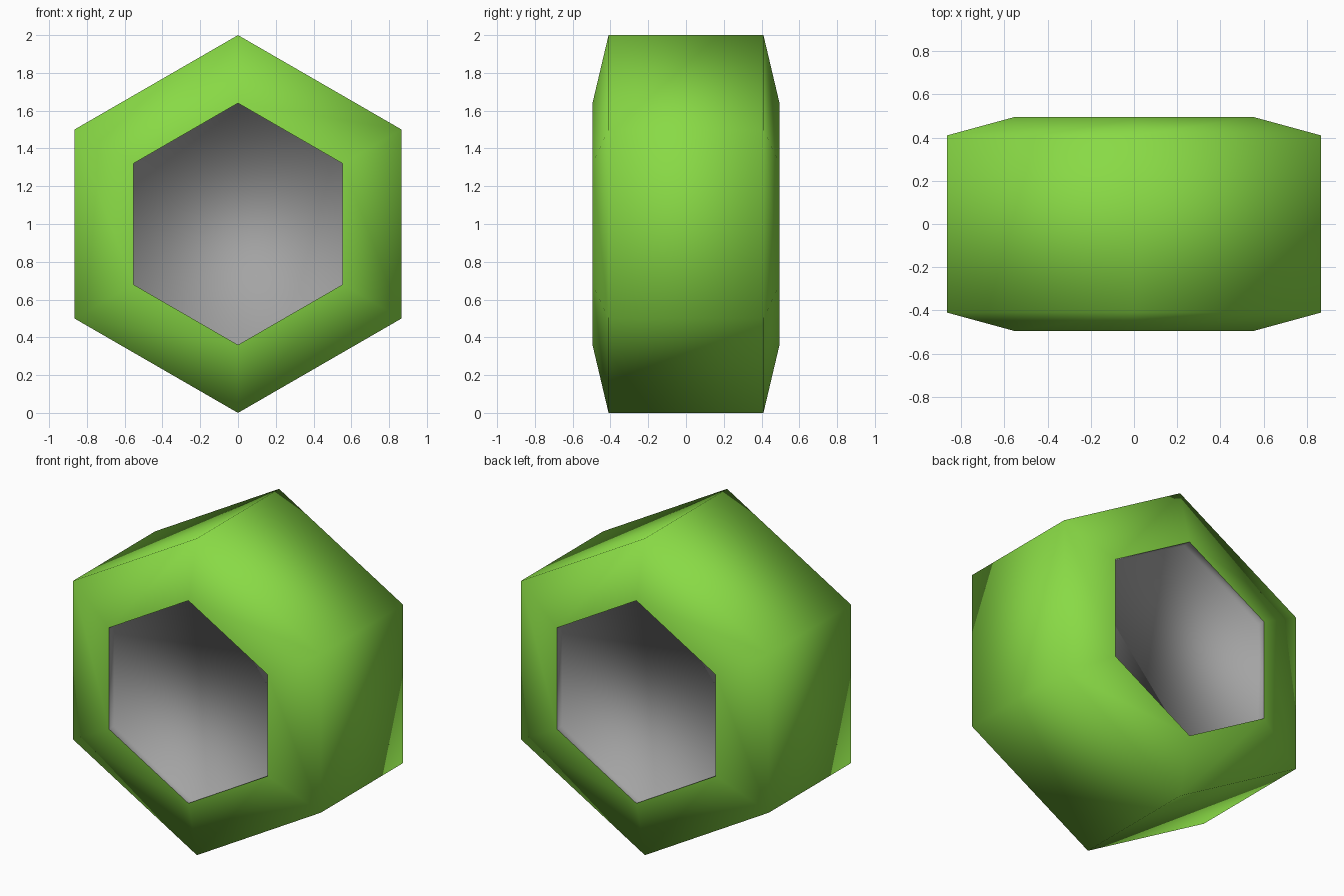
import bpy, bmesh, math

if "Cube" in bpy.data.objects:
    bpy.data.objects.remove(bpy.data.objects["Cube"])


def material(name, rgb):
    m = bpy.data.materials.new(name)
    m.diffuse_color = (*rgb, 1)
    m.use_nodes = True
    m.node_tree.nodes["Principled BSDF"].inputs["Base Color"].default_value = m.diffuse_color
    return m


green = material("green", (0.25, 0.70, 0.06))
grey = material("grey", (0.37, 0.37, 0.37))

OUTER_Y, CAP_Y, FLOOR_Y = 0.41, 0.495, 0.445
OUTER_R, CAP_R = 1.0, 0.64


def hexagon(bm, radius, y):
    """Ring of six vertices, one pointing straight up, centred at z = 1."""
    return [bm.verts.new((radius * math.sin(i * math.pi / 3), y,
                          1 + radius * math.cos(i * math.pi / 3))) for i in range(6)]


# Hexagonal body: recess floor, recess wall, bevel, side, then the same mirrored
bm = bmesh.new()
rings = [hexagon(bm, r, y) for r, y in
         ((CAP_R, -FLOOR_Y), (CAP_R, -CAP_Y), (OUTER_R, -OUTER_Y),
          (OUTER_R, OUTER_Y), (CAP_R, CAP_Y), (CAP_R, FLOOR_Y))]
for k, (a, b) in enumerate(zip(rings, rings[1:])):
    for i in range(6):
        j = (i + 1) % 6
        f = bm.faces.new((a[i], a[j], b[j], b[i]))
        f.smooth = True
        f.material_index = 1 if k in (0, 4) else 0

# Sunken grey panels front and back, with crisp rims
for floor, rim in ((rings[0], rings[1]), (rings[-1], rings[-2])):
    cap = bm.faces.new(floor)
    cap.material_index = 1
    cap.smooth = True
    for i in range(6):
        bm.edges.get((rim[i], rim[(i + 1) % 6])).smooth = False

bmesh.ops.recalc_face_normals(bm, faces=bm.faces)
mesh = bpy.data.meshes.new("hexagonal_block")
bm.to_mesh(mesh)
bm.free()
mesh.materials.append(green)
mesh.materials.append(grey)
block = bpy.data.objects.new("hexagonal_block", mesh)
bpy.context.collection.objects.link(block)
